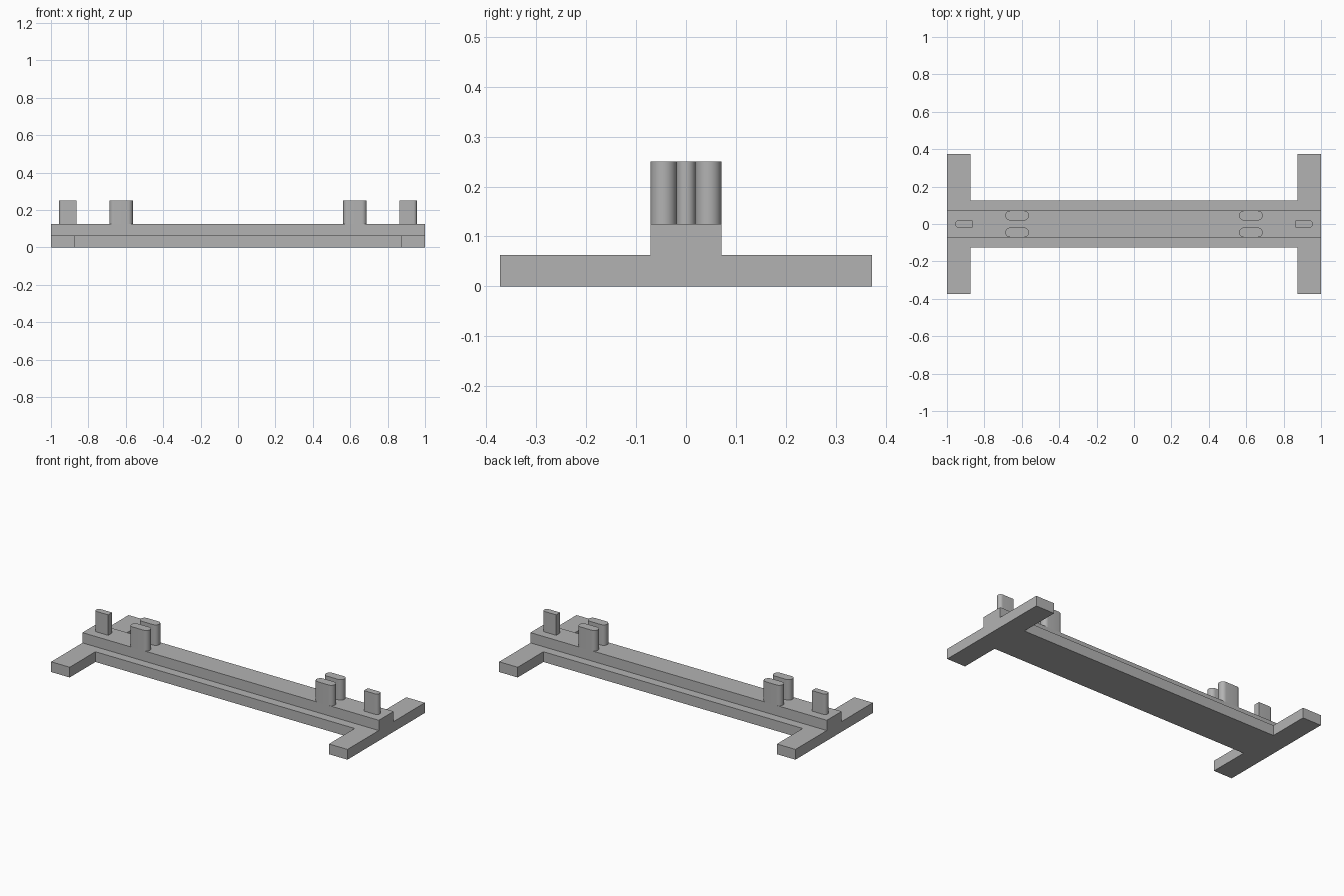
import bpy
import bmesh
from math import pi, cos, sin

cube = bpy.data.objects.get("Cube")
if cube:
    bpy.data.objects.remove(cube, do_unlink=True)

grey = bpy.data.materials.new("plain grey")
grey.use_nodes = True
colour = (0.45, 0.45, 0.45, 1)
grey.diffuse_color = colour
grey.node_tree.nodes["Principled BSDF"].inputs["Base Color"].default_value = colour

FOOT_TOP, RAIL_TOP, PEG_TOP = 0.0625, 0.125, 0.25
RAIL_HALF = 0.071


def extrude(name, outline, z0, z1, smooth=False):
    """Raise a closed counter-clockwise outline from z0 to z1."""
    bm = bmesh.new()
    base = bm.faces.new([bm.verts.new((x, y, z0)) for x, y in outline])
    raised = bmesh.ops.extrude_face_region(bm, geom=[base], use_keep_orig=True)
    for v in raised["geom"]:
        if isinstance(v, bmesh.types.BMVert):
            v.co.z = z1
    bmesh.ops.recalc_face_normals(bm, faces=bm.faces)
    mesh = bpy.data.meshes.new(name)
    bm.to_mesh(mesh)
    bm.free()
    mesh.materials.append(grey)
    obj = bpy.data.objects.new(name, mesh)
    bpy.context.collection.objects.link(obj)
    if smooth:
        bpy.ops.object.select_all(action="DESELECT")
        obj.select_set(True)
        bpy.context.view_layer.objects.active = obj
        bpy.ops.object.shade_smooth_by_angle(angle=pi / 6)
    return obj


def arc(cx, cy, r, start, steps=16):
    """Half circle, counter-clockwise from the start angle."""
    return [(cx + r * cos(start + pi * i / steps), cy + r * sin(start + pi * i / steps))
            for i in range(steps + 1)]


# H-shaped base plate: one quarter outline mirrored round
quarter = [(0.875, 0.125), (0.875, 0.373), (1, 0.373)]
right_half = [(x, -y) for x, y in quarter] + quarter[::-1]
extrude("base_plate", right_half + [(-x, -y) for x, y in right_half], 0, FOOT_TOP)

# Raised centre rail
extrude("centre_rail", [(-1, -RAIL_HALF), (1, -RAIL_HALF), (1, RAIL_HALF), (-1, RAIL_HALF)],
        FOOT_TOP, RAIL_TOP)

for side, sx in (("left", 1), ("right", -1)):
    # End peg: square inside, rounded outside
    r = 0.019
    tip = arc(0.957 - r, 0, r, -pi / 2)
    outline = [(0.863, r), (0.863, -r)] + tip
    extrude(side + "_end_peg", [(sx * x, sx * y) for x, y in outline],
            RAIL_TOP, PEG_TOP, True)

    # Pair of pill-shaped pegs flush with the rail edges
    r = 0.026
    for end, sy in (("front", -1), ("back", 1)):
        cy = sy * (RAIL_HALF - r)
        pill = arc(sx * 0.625 + 0.037, cy, r, -pi / 2) + arc(sx * 0.625 - 0.037, cy, r, pi / 2)
        extrude(f"{side}_{end}_peg", pill, RAIL_TOP, PEG_TOP, True)
